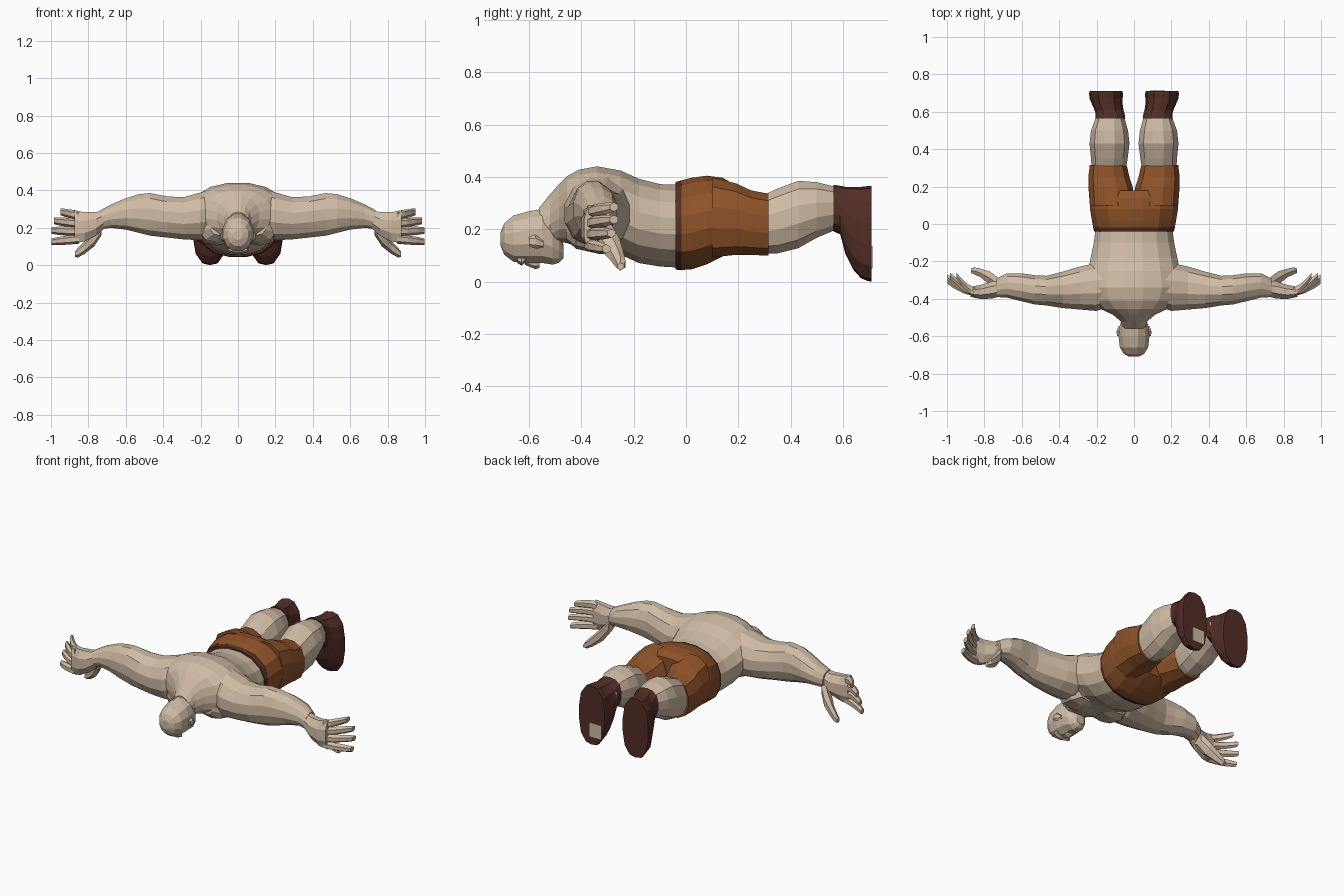
import bpy, bmesh, math


def material(name, rgb):
    m = bpy.data.materials.new(name)
    m.diffuse_color = (*rgb, 1)
    return m


SKIN = material("tan skin", (0.63, 0.50, 0.375))
SHORTS = material("rust cloth", (0.27, 0.085, 0.022))
LEATHER = material("dark leather", (0.085, 0.027, 0.02))


def loft(name, axis, sections, mat, n=12, power=2.4, mirror=False):
    """Rings along an axis. Section: position, then min/max of the two cross axes.
    axis 'y' uses x and z ranges, axis 'x' uses y and z ranges."""
    for side in ((1, -1) if mirror else (1,)):
        bm = bmesh.new()
        rings = []
        for p, a0, a1, b0, b1 in sections:
            ring = []
            for i in range(n):
                t = 2 * math.pi * (i + 0.5) / n
                c, s = math.cos(t), math.sin(t)
                k = (abs(c) ** power + abs(s) ** power) ** (-1 / power)
                # normalise so the ring reaches its full range
                top = math.cos(math.pi / n) if n < 8 else 1
                a = (a0 + a1) / 2 + (a1 - a0) / 2 * c * k / top
                b = (b0 + b1) / 2 + (b1 - b0) / 2 * s * k / top
                co = (a, p, b) if axis == 'y' else (p, a, b)
                ring.append(bm.verts.new((co[0] * side, co[1], co[2])))
            rings.append(ring)
        for r0, r1 in zip(rings, rings[1:]):
            for i in range(n):
                j = (i + 1) % n
                bm.faces.new((r0[i], r0[j], r1[j], r1[i]))
        bm.faces.new(rings[0])
        bm.faces.new(rings[-1])
        bmesh.ops.recalc_face_normals(bm, faces=bm.faces)
        label = name if not mirror else name + ("_right" if side > 0 else "_left")
        me = bpy.data.meshes.new(label)
        bm.to_mesh(me)
        bm.free()
        me.materials.append(mat)
        bpy.context.collection.objects.link(bpy.data.objects.new(label, me))


def body(rows):
    """Centred sections: y, half width, low z, high z."""
    return [(y, -w, w, lo, hi) for y, w, lo, hi in rows]


# torso lying face down, from neck to waist
loft("torso", 'y', body([
    (-0.56, 0.060, 0.13, 0.285), (-0.52, 0.072, 0.14, 0.335),
    (-0.485, 0.115, 0.15, 0.375), (-0.455, 0.18, 0.145, 0.405),
    (-0.41, 0.235, 0.13, 0.43), (-0.34, 0.265, 0.12, 0.443),
    (-0.25, 0.25, 0.10, 0.427), (-0.18, 0.235, 0.068, 0.395),
    (-0.10, 0.218, 0.055, 0.375), (-0.02, 0.208, 0.05, 0.372)]),
    SKIN, n=16, power=2.1)

# chest muscles on the underside
loft("chest_muscle", 'y', [
    (-0.46, 0.05, 0.15, 0.16, 0.25), (-0.42, 0.015, 0.21, 0.125, 0.28),
    (-0.33, 0.01, 0.22, 0.105, 0.28), (-0.27, 0.03, 0.18, 0.11, 0.25)],
    SKIN, n=10, mirror=True)

# head, face pointing down
loft("head", 'y', body([
    (-0.709, 0.025, 0.135, 0.19), (-0.695, 0.055, 0.10, 0.225),
    (-0.66, 0.078, 0.073, 0.255), (-0.60, 0.085, 0.068, 0.272),
    (-0.55, 0.080, 0.068, 0.28), (-0.51, 0.068, 0.062, 0.25),
    (-0.485, 0.05, 0.07, 0.19), (-0.468, 0.028, 0.09, 0.14)]),
    SKIN, n=12, power=2.1)
loft("nose", 'y', body([
    (-0.615, 0.008, 0.065, 0.09), (-0.575, 0.017, 0.05, 0.09),
    (-0.56, 0.014, 0.055, 0.09)]), SKIN, n=6, power=2)
loft("brow", 'y', body([
    (-0.645, 0.05, 0.07, 0.10), (-0.63, 0.058, 0.06, 0.10),
    (-0.615, 0.05, 0.07, 0.10)]), SKIN, n=8)
loft("ear", 'y', [
    (-0.60, 0.07, 0.09, 0.135, 0.17), (-0.575, 0.07, 0.094, 0.13, 0.175),
    (-0.545, 0.065, 0.082, 0.13, 0.155)], SKIN, n=6, mirror=True)

# arms stretched out sideways
loft("arm", 'x', [
    (0.12, -0.44, -0.21, 0.15, 0.415), (0.20, -0.468, -0.205, 0.13, 0.392),
    (0.29, -0.46, -0.225, 0.135, 0.366), (0.38, -0.452, -0.252, 0.145, 0.37),
    (0.47, -0.437, -0.275, 0.155, 0.388), (0.53, -0.432, -0.272, 0.17, 0.382),
    (0.60, -0.415, -0.262, 0.188, 0.36), (0.68, -0.395, -0.262, 0.198, 0.325),
    (0.735, -0.392, -0.29, 0.19, 0.295)], SKIN, n=12, power=2.2, mirror=True)
loft("palm", 'x', [
    (0.715, -0.388, -0.30, 0.195, 0.295), (0.76, -0.40, -0.305, 0.155, 0.285),
    (0.82, -0.402, -0.325, 0.125, 0.285), (0.875, -0.39, -0.335, 0.115, 0.295)],
    SKIN, n=8, power=3, mirror=True)

# four fingers curling backwards: tip x, root z, tip z, tip y
for i, (tx, z0, z1, ty) in enumerate([
        (0.998, 0.140, 0.125, -0.305), (0.998, 0.180, 0.185, -0.285),
        (0.985, 0.222, 0.237, -0.275), (0.95, 0.264, 0.285, -0.275)]):
    rows = []
    for t, r in ((0, 0.022), (0.4, 0.021), (0.75, 0.019), (1, 0.015)):
        x = 0.85 + (tx - 0.85) * t
        y = -0.365 + (ty + 0.365) * t ** 1.5
        z = z0 + (z1 - z0) * t
        rows.append((x, y - r, y + r, z - r, z + r))
    loft("finger_%d" % (i + 1), 'x', rows, SKIN, n=6, power=2.2, mirror=True)
loft("thumb", 'x', [
    (0.73, -0.35, -0.285, 0.165, 0.23), (0.77, -0.325, -0.255, 0.105, 0.18),
    (0.82, -0.285, -0.24, 0.065, 0.125), (0.855, -0.268, -0.232, 0.045, 0.09),
    (0.872, -0.262, -0.238, 0.045, 0.07)], SKIN, n=6, power=2.2, mirror=True)

# shorts with dark waistband
loft("waistband", 'y', body([
    (-0.04, 0.215, 0.044, 0.382), (-0.018, 0.221, 0.041, 0.389)]),
    LEATHER, n=16, power=2.3)
loft("shorts_seat", 'y', body([
    (-0.018, 0.22, 0.043, 0.388), (0.02, 0.227, 0.045, 0.398),
    (0.08, 0.237, 0.065, 0.406), (0.14, 0.236, 0.095, 0.398),
    (0.18, 0.215, 0.12, 0.375)]), SHORTS, n=16, power=2.5)
loft("shorts_leg", 'y', [
    (0.10, 0.0, 0.238, 0.09, 0.40), (0.19, 0.003, 0.245, 0.10, 0.378),
    (0.25, 0.022, 0.246, 0.10, 0.35), (0.315, 0.038, 0.238, 0.097, 0.338)],
    SHORTS, n=12, power=2.5, mirror=True)

# lower legs with calf bulge
loft("lower_leg", 'y', [
    (0.29, 0.042, 0.228, 0.105, 0.33), (0.35, 0.032, 0.232, 0.105, 0.358),
    (0.43, 0.022, 0.240, 0.125, 0.388), (0.50, 0.03, 0.232, 0.165, 0.382),
    (0.57, 0.05, 0.205, 0.195, 0.364), (0.605, 0.055, 0.198, 0.20, 0.35)],
    SKIN, n=12, power=2.3, mirror=True)

# boots, toes down and soles facing back
loft("boot", 'y', [
    (0.565, 0.046, 0.208, 0.192, 0.370), (0.59, 0.05, 0.206, 0.18, 0.366),
    (0.61, 0.056, 0.212, 0.105, 0.362), (0.64, 0.06, 0.225, 0.045, 0.362),
    (0.67, 0.06, 0.238, 0.012, 0.362), (0.695, 0.058, 0.241, 0.002, 0.365),
    (0.71, 0.062, 0.238, 0.0, 0.365)], LEATHER, n=14, power=2.6, mirror=True)

# worn patch on one sole
loft("sole_patch", 'y', [
    (0.708, 0.085, 0.165, 0.05, 0.135), (0.713, 0.085, 0.165, 0.05, 0.135)],
    SKIN, n=4, power=2)
